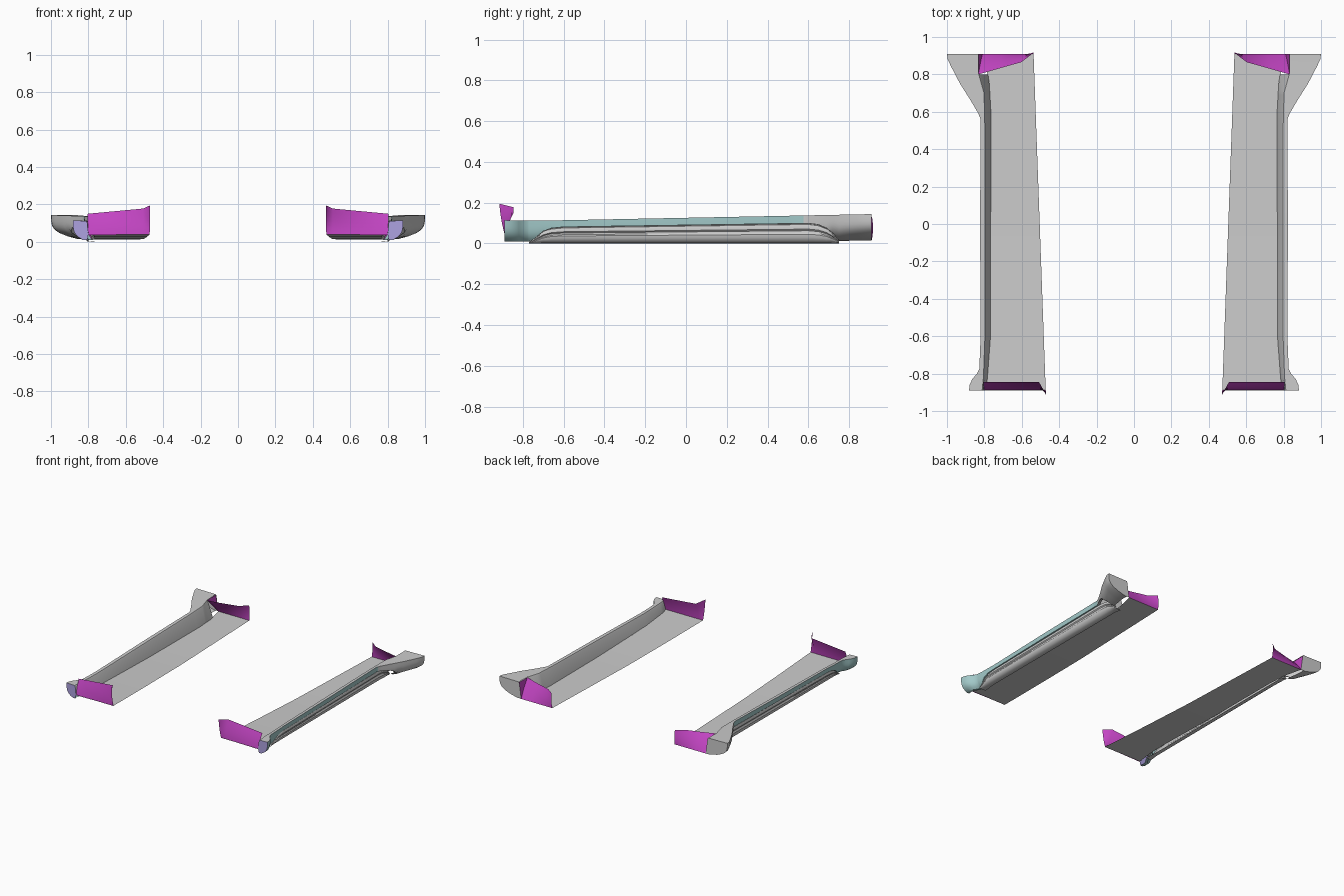
import bpy, bmesh
from math import radians

if "Cube" in bpy.data.objects:
    bpy.data.objects.remove(bpy.data.objects["Cube"])


def material(name, color):
    m = bpy.data.materials.new(name)
    m.diffuse_color = color
    m.use_nodes = True
    m.node_tree.nodes["Principled BSDF"].inputs["Base Color"].default_value = m.diffuse_color
    return m


TEAL = material("teal", (0.36, 0.58, 0.58, 1))
PURPLE = material("purple", (0.55, 0.06, 0.55, 1))
LAVENDER = material("lavender", (0.42, 0.36, 0.75, 1))


def tab(y, pts):
    """Linear interpolation in a short list of (y, value)."""
    if y <= pts[0][0]:
        return pts[0][1]
    for (a, u), (b, v) in zip(pts, pts[1:]):
        if y <= b:
            return u + (v - u) * (y - a) / (b - a)
    return pts[-1][1]


def loft(name, rows, mat=None, angle=35):
    """Skin equal-length rows of points, mirrored to the other side."""
    bm = bmesh.new()
    vs = [[bm.verts.new(p) for p in r] for r in rows]
    if len(vs) == 1:
        bm.faces.new(vs[0])
    for a, b in zip(vs, vs[1:]):
        for i in range(len(a) - 1):
            bm.faces.new((a[i], a[i + 1], b[i + 1], b[i]))
    bmesh.ops.recalc_face_normals(bm, faces=bm.faces)
    me = bpy.data.meshes.new(name)
    bm.to_mesh(me)
    bm.free()
    ob = bpy.data.objects.new(name, me)
    bpy.context.collection.objects.link(ob)
    if mat:
        me.materials.append(mat)
    bpy.ops.object.select_all(action='DESELECT')
    bpy.context.view_layer.objects.active = ob
    ob.select_set(True)
    bpy.ops.object.shade_smooth_by_angle(angle=radians(angle))
    ob.modifiers.new("mirror", 'MIRROR').use_axis[0] = True
    return ob


# Curves along the length that define the sill
FLOOR_Z = [(-.89, .04), (-.5, .027), (0, .015), (.91, .013)]
INNER_EDGE = [(-.89, .472), (.91, .537)]
WALL_BOTTOM = [(-.89, .80), (-.84, .785), (-.6, .767), (.6, .765), (.78, .775), (.91, .81)]
WALL_TOP = [(-.89, .812), (-.82, .805), (-.6, .797), (.5, .797), (.7, .802), (.8, .83), (.91, .832)]
OUTER_X = [(-.89, .882), (-.86, .879), (-.83, .865), (-.80, .84), (-.775, .827), (-.6, .82),
           (0, .823), (.56, .82), (.59, .832), (.66, .873), (.75, .93), (.84, .977), (.88, .996), (.91, 1.0)]
TOP_Z = [(-.89, .114), (-.7, .112), (.56, .137), (.91, .144)]
LINE_Z = [(-.77, .01), (-.75, .018), (-.73, .035), (-.70, .06), (-.66, .075), (-.6, .081),
          (0, .09), (.6, .099), (.65, .092), (.69, .075), (.72, .05), (.75, .014)]
INSET = [(-.89, .055), (-.76, .03), (.57, .03), (.9, .17)]

ends = sorted({p[0] for t in (OUTER_X, LINE_Z, WALL_TOP) for p in t} | {-.4, -.2, .2, .4, .575})


def outer_row(y):
    zt, h, xo = tab(y, TOP_Z), tab(y, LINE_Z), tab(y, OUTER_X)
    row = []
    for i in range(9):
        z = zt + (h - zt) * i / 8
        drop = (zt - z) / (zt - .01)
        row.append((xo - tab(y, INSET) * drop ** 4, y, z))
    x, _, z = row[-1]
    return row + [(x - .02, y, z)]


def inner_row(y):
    zt, xt = tab(y, TOP_Z), tab(y, WALL_TOP)
    return [(tab(y, WALL_BOTTOM), y, tab(y, FLOOR_Z)), (xt - .006, y, zt - .012),
            (xt, y, zt - .002), (tab(y, OUTER_X), y, zt)]


# Inner wall with top ledge, outer skin and rear flare
loft("sill_inner_wall", [inner_row(y) for y in ends if y <= .8]).name = "sill_inner_wall"
loft("rear_flare_top", [inner_row(y)[2:] for y in ends if y >= .8])
loft("sill_outer_skin", [outer_row(y) for y in ends if y <= .575], TEAL)
loft("rear_flare", [outer_row(y) for y in ends if y >= .575])

# End caps close the sill section at front and back
for name, y, mat in (("front_end_cap", -.89, LAVENDER), ("rear_end_cap", .91, None)):
    loft(name, [outer_row(y) + inner_row(y)[:3]], mat)

# Flat floor panel
ys = [-.89 + 1.8 * i / 12 for i in range(13)]
loft("floor_panel", [[(tab(y, INNER_EDGE), y, tab(y, FLOOR_Z)),
                      (tab(y, WALL_BOTTOM), y, tab(y, FLOOR_Z))] for y in ys])

# Rounded rocker with a groove, tapering out at both ends
ROCKER = [(.806, 1), (.816, .95), (.820, .85), (.820, .72), (.814, .64), (.814, .54),
          (.819, .46), (.817, .3), (.808, .13), (.793, .03), (.764, 0)]
rocker_rows = []
for y in [e for e in ends if -.77 <= e <= .75]:
    h = tab(y, LINE_Z)
    pull = .012 * max(0, 1 - h / .075)
    rocker_rows.append([(x - pull, y, f * (h - .001)) for x, f in ROCKER])
loft("rocker_trim", rocker_rows)


# Wheel arch liners: columns of (bottom point, top point), gently bowed
def liner(name, cols, bow):
    rows = []
    for k in range(7):
        t = k / 6
        rows.append([tuple(b + (u - b) * t + (bow * 4 * t * (1 - t) if i == 1 else 0)
                           for i, (b, u) in enumerate(zip(lo, hi))) for lo, hi in cols])
    loft(name, rows, PURPLE, 60)


liner("front_arch_liner", [((.472, -.888, .04), (.47, -.915, .195)),
                           ((.507, -.888, .04), (.507, -.846, .178)),
                           ((.80, -.888, .036), (.806, -.846, .15))], -.004)
liner("rear_arch_liner", [((.537, .91, .013), (.541, .912, .13)),
                          ((.60, .91, .013), (.603, .865, .128)),
                          ((.72, .91, .013), (.72, .832, .13)),
                          ((.81, .91, .013), (.832, .80, .135))], .006)
# Small side return joining the rear liner to the flare
loft("rear_liner_return", [[(.81, .91, .013), (.832, .91, .138)],
                           [(.81, .91, .013), (.832, .80, .135)]], PURPLE)
